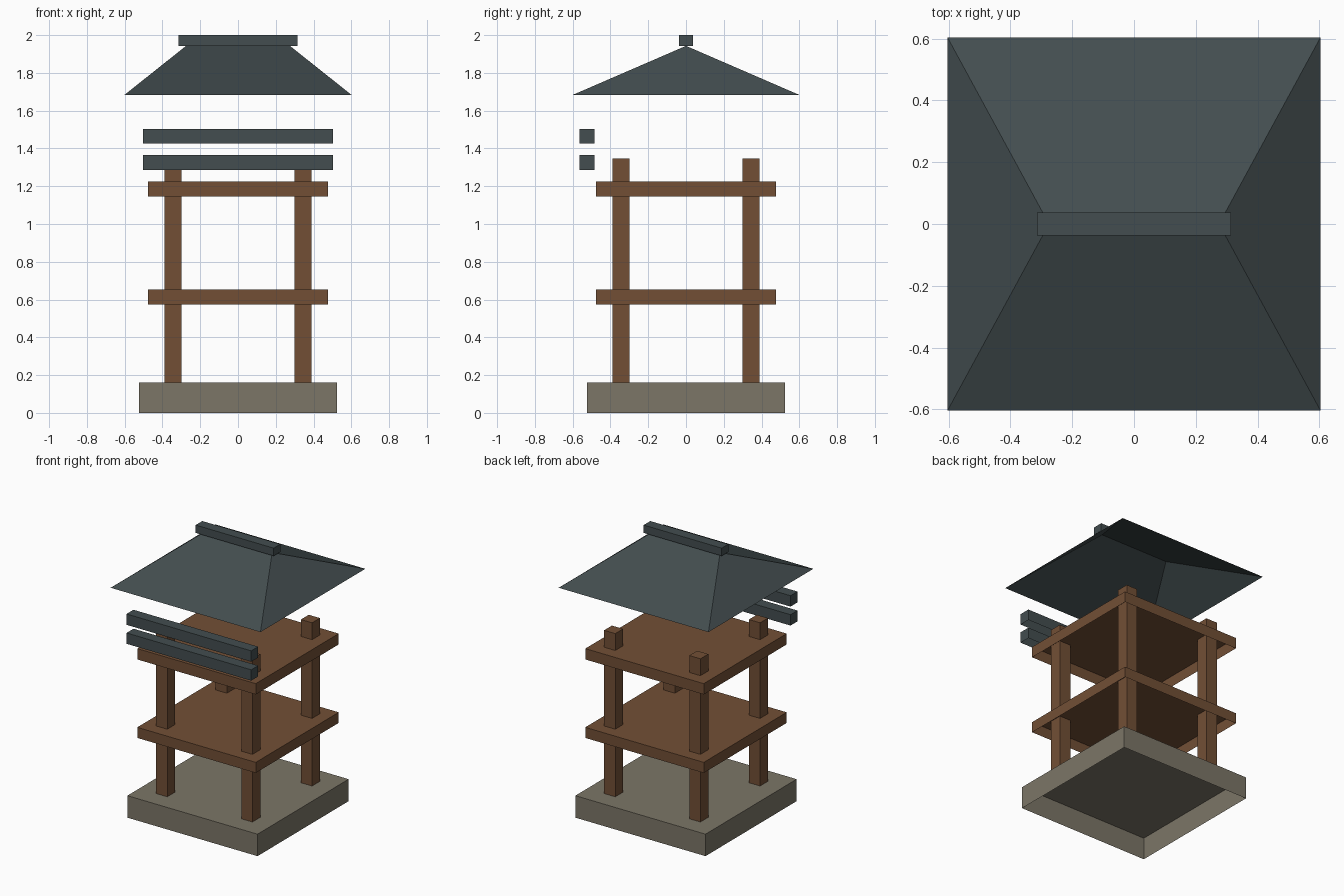
import bpy, bmesh

if "Cube" in bpy.data.objects:
    bpy.data.objects.remove(bpy.data.objects["Cube"])


def material(name, rgb):
    m = bpy.data.materials.new(name)
    m.diffuse_color = (*rgb, 1)
    m.use_nodes = True
    m.node_tree.nodes["Principled BSDF"].inputs["Base Color"].default_value = m.diffuse_color
    return m


STONE = material("stone", (0.2, 0.18, 0.136))
WOOD = material("brown wood", (0.168, 0.078, 0.036))
SLATE = material("dark slate", (0.056, 0.075, 0.079))


def finish(bm, name, mat):
    bmesh.ops.recalc_face_normals(bm, faces=bm.faces)
    # the shells are open underneath, so make sure the top looks up
    if max(bm.faces, key=lambda f: f.calc_center_median().z).normal.z < 0:
        bmesh.ops.reverse_faces(bm, faces=bm.faces)
    me = bpy.data.meshes.new(name)
    bm.to_mesh(me)
    bm.free()
    me.materials.append(mat)
    ob = bpy.data.objects.new(name, me)
    bpy.context.collection.objects.link(ob)
    return ob


def shell(name, mat, half_x, half_y, z0, z1, x=0, y=0, top_x=None, top_y=None):
    """Block with an open underside; the top may be smaller than the base."""
    top_x = half_x if top_x is None else top_x
    top_y = half_y if top_y is None else top_y
    bm = bmesh.new()
    bmesh.ops.create_cube(bm, size=2)
    for v in bm.verts:
        up = v.co.z > 0
        v.co.x = x + v.co.x * (top_x if up else half_x)
        v.co.y = y + v.co.y * (top_y if up else half_y)
        v.co.z = z1 if up else z0
    bottom = [f for f in bm.faces if all(abs(v.co.z - z0) < 1e-6 for v in f.verts)]
    bmesh.ops.delete(bm, geom=bottom, context='FACES_ONLY')
    bmesh.ops.remove_doubles(bm, verts=bm.verts, dist=1e-4)
    return finish(bm, name, mat)


# Stone footing
shell("stone_base", STONE, 0.524, 0.524, 0, 0.16)

# Four corner posts
for sx, side in ((-1, "left"), (1, "right")):
    for sy, end in ((-1, "front"), (1, "back")):
        shell(f"{end}_{side}_post", WOOD, 0.045, 0.045, 0.16, 1.348,
              sx * 0.343, sy * 0.343)

# Two floors
shell("lower_floor", WOOD, 0.477, 0.477, 0.575, 0.652)
shell("upper_floor", WOOD, 0.477, 0.477, 1.146, 1.225)

# Two front rails
shell("lower_front_rail", SLATE, 0.502, 0.04, 1.287, 1.366, y=-0.525)
shell("upper_front_rail", SLATE, 0.502, 0.04, 1.425, 1.504, y=-0.525)

# Hipped roof, open below, with a ridge beam
shell("hipped_roof", SLATE, 0.603, 0.603, 1.682, 1.943, top_x=0.275, top_y=0)
shell("roof_ridge", SLATE, 0.314, 0.038, 1.943, 2.0)
